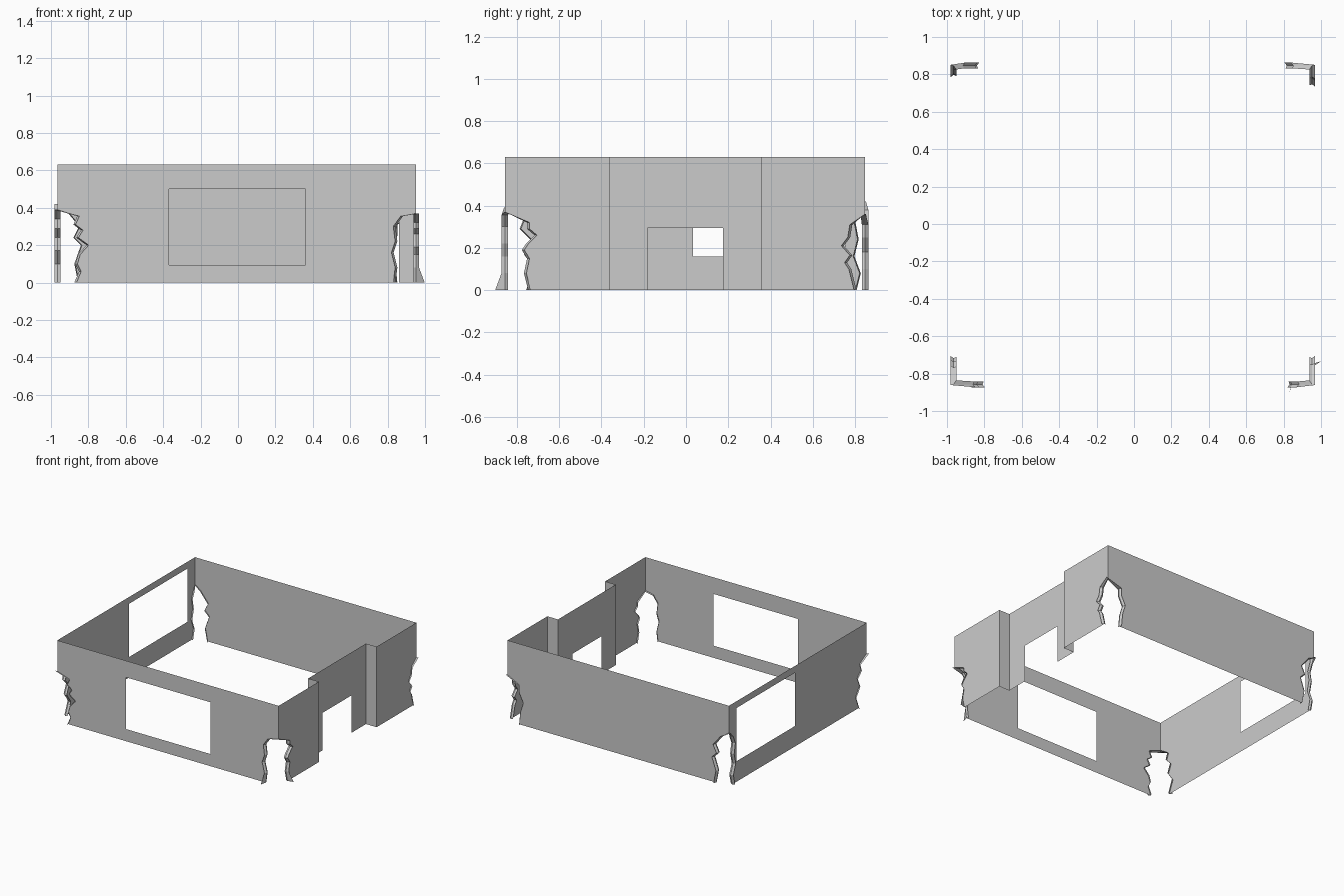
import bpy, bmesh
from mathutils import Vector

if "Cube" in bpy.data.objects:
    bpy.data.objects.remove(bpy.data.objects["Cube"])

X0, X1, Y0, Y1, H = -0.965, 0.952, -0.857, 0.847, 0.63
REC = 0.86                  # plane of the recessed entrance
J0, J1 = -0.36, 0.355       # sides of the recess

# Torn corners: position, outward signs, apex height, foot flare and
# (distance from corner, height) along the x wall and along the y wall
TEARS = {
    "front_left": (X0, Y0, -1, -1, 0.39, 0.0,
        [(.09, 0), (.115, .06), (.095, .1), (.11, .15), (.155, .2), (.1, .24),
         (.125, .28), (.085, .31), (.105, .355)],
        [(.1, 0), (.14, .1), (.09, .17), (.12, .24), (.07, .29), (.09, .34)]),
    "front_right": (X1, Y0, 1, -1, 0.37, 0.03,
        [(.11, 0), (.1, .08), (.12, .16), (.1, .22), (.11, .3), (.07, .355)],
        [(.11, 0), (.09, .08), (.105, .15), (.08, .19), (.1, .22), (.14, .26),
         (.105, .29), (.105, .32)]),
    "back_left": (X0, Y1, -1, 1, 0.42, 0.0,
        [(.11, 0), (.09, .1), (.125, .2), (.085, .24), (.115, .3), (.05, .38)],
        [(.04, 0), (.02, .08), (.05, .16), (.03, .24), (.045, .32), (.02, .38)]),
    "back_right": (X1, Y1, 1, 1, 0.36, 0.0,
        [(.1, 0), (.11, .1), (.135, .18), (.1, .25), (.1, .31)],
        [(.04, 0), (.065, .1), (.085, .13), (.06, .165), (.1, .21), (.07, .25),
         (.06, .31)]),
}


def tear(corner, axis):
    """Torn wall edge from the ground up to the apex on the corner line."""
    cx, cy, sx, sy, top, _, px, py = TEARS[corner]
    if axis == "x":
        pts = [Vector((cx - sx * d, cy, z)) for d, z in px]
    else:
        pts = [Vector((cx, cy - sy * d, z)) for d, z in py]
    return pts + [Vector((cx, cy, top))]


def sheet(name, loops, outward):
    """Flat sheet bounded by the first loop, with the other loops as holes."""
    bm = bmesh.new()
    for loop in loops:
        vs = [bm.verts.new(p) for p in loop]
        for a, b in zip(vs, vs[1:] + vs[:1]):
            bm.edges.new((a, b))
    n = Vector(outward)
    bmesh.ops.triangle_fill(bm, edges=bm.edges[:], use_beauty=True, normal=n)
    for f in bm.faces:
        f.normal_update()
        if f.normal.dot(n) < 0:
            f.normal_flip()
    finish(name, bm)


def finish(name, bm):
    me = bpy.data.meshes.new(name)
    bm.to_mesh(me)
    bm.free()
    bpy.context.collection.objects.link(bpy.data.objects.new(name, me))


def rect(fn, a, b, z0, z1):
    return [fn(a, z0), fn(b, z0), fn(b, z1), fn(a, z1)]


def torn_wall(ca, cb, axis):
    a, b = tear(ca, axis), tear(cb, axis)
    ta, tb = a[-1].copy(), b[-1].copy()
    ta.z = tb.z = H
    return a + [ta, tb] + b[::-1]


# Front, back and left walls with their windows
sheet("front_wall", [torn_wall("front_left", "front_right", "x"),
      rect(lambda u, z: (u, Y0, z), -.37, .36, .095, .5)], (0, -1, 0))
sheet("back_wall", [torn_wall("back_left", "back_right", "x")], (0, 1, 0))
sheet("left_wall", [torn_wall("front_left", "back_left", "y"),
      rect(lambda u, z: (X0, u, z), .033, .753, .16, .577)], (-1, 0, 0))

# Right wall: two torn ends, two return walls and a recessed doorway
for corner, y, cy in (("front_right", J0, Y0), ("back_right", J1, Y1)):
    sheet(corner.split("_")[0] + "_end_of_right_wall",
          [tear(corner, "y") + [(X1, cy, H), (X1, y, H), (X1, y, 0)]], (1, 0, 0))
    sheet(corner.split("_")[0] + "_recess_side",
          [rect(lambda u, z: (u, y, z), REC, X1, 0, H)],
          (0, 1 if y < 0 else -1, 0))
door = [(J0, 0), (-.183, 0), (-.183, .293), (.175, .293), (.175, 0),
        (J1, 0), (J1, H), (J0, H)]
sheet("doorway_wall", [[(REC, y, z) for y, z in door]], (1, 0, 0))

# Bent rims around the torn corner openings
for corner, (cx, cy, sx, sy, top, foot, px, py) in TEARS.items():
    ex, ey = tear(corner, "x"), tear(corner, "y")
    nx, ny = Vector((0, sy, 0)), Vector((sx, 0, 0))
    path = [(p, nx) for p in ex[:-1]] + [(ex[-1], nx + ny)] + \
           [(p, ny) for p in ey[-2::-1]]
    bm = bmesh.new()
    rows = []
    for p, n in path:
        apex = p.z == top
        out = 0.034 if apex else 0.016 + (foot if p.z == 0 else 0)
        lip = p + n * out + Vector((0, 0, 0.04 if apex else 0))
        inner = p - n * 0.015
        if not apex:      # lips lean slightly back over the wall
            side = Vector((-sx, 0, 0)) if n == nx else Vector((0, -sy, 0))
            lip += side * 0.012
            inner += side * 0.006
        rows.append([bm.verts.new(q) for q in (inner, p, lip)])
    for r, s in zip(rows, rows[1:]):
        for i in (0, 1):
            bm.faces.new((r[i], r[i + 1], s[i + 1], s[i]))
    bmesh.ops.recalc_face_normals(bm, faces=bm.faces[:])
    finish(corner + "_torn_rim", bm)
